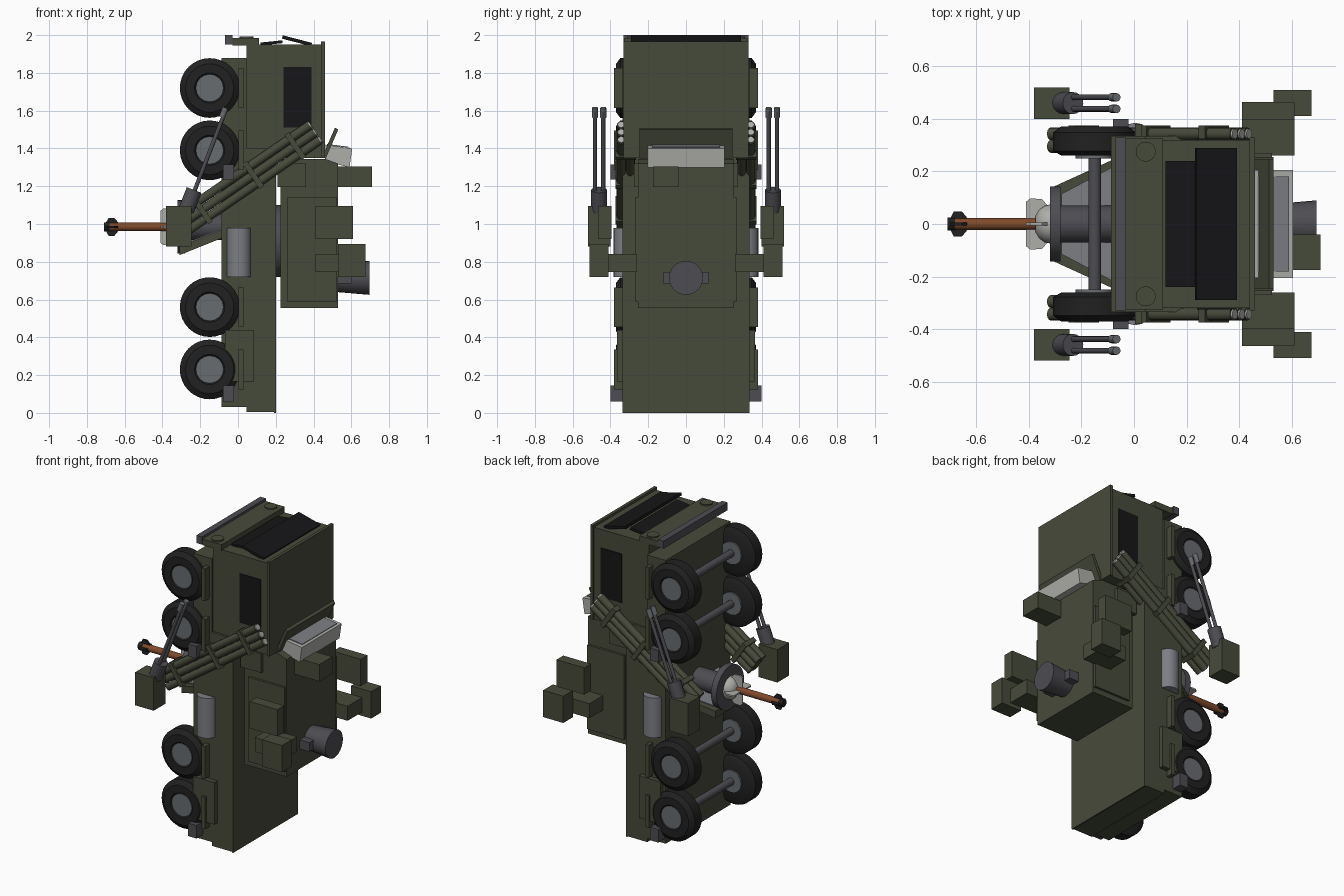
import bpy, bmesh, math
from mathutils import Vector, Matrix

if "Cube" in bpy.data.objects:
    bpy.data.objects.remove(bpy.data.objects["Cube"])


def mat(name, r, g, b):
    m = bpy.data.materials.new(name)
    m.diffuse_color = (r, g, b, 1)
    m.use_nodes = True
    m.node_tree.nodes["Principled BSDF"].inputs["Base Color"].default_value = m.diffuse_color
    return m


GREEN = mat("olive green", .062, .069, .042)
TIRE = mat("tire black", .015, .015, .015)
GLASS = mat("window black", .008, .008, .009)
DARK = mat("gun grey", .075, .073, .085)
HUB = mat("hub grey", .14, .15, .16)
TANK = mat("tank grey", .20, .21, .23)
PALE = mat("pale grey", .42, .42, .40)
BROWN = mat("rust brown", .21, .068, .024)


def finish(name, bm, m, smooth=False):
    bmesh.ops.recalc_face_normals(bm, faces=bm.faces[:])
    me = bpy.data.meshes.new(name)
    bm.to_mesh(me)
    bm.free()
    me.materials.append(m)
    ob = bpy.data.objects.new(name, me)
    bpy.context.collection.objects.link(ob)
    if smooth:
        bpy.ops.object.select_all(action='DESELECT')
        ob.select_set(True)
        bpy.context.view_layer.objects.active = ob
        bpy.ops.object.shade_smooth_by_angle(angle=math.radians(35))
    return ob


def box(name, x, y, z, m):
    """Axis-aligned box from three (min, max) ranges."""
    bm = bmesh.new()
    bmesh.ops.create_cube(bm, size=1)
    for v in bm.verts:
        v.co = [(r[0] + r[1]) / 2 + c * (r[1] - r[0]) for r, c in zip((x, y, z), v.co)]
    return finish(name, bm, m)


def pair(name, x, y, z, m):
    """Box mirrored to both sides in y."""
    box(name + "_near", x, (-y[1], -y[0]), z, m)
    box(name + "_far", x, y, z, m)


def prism(name, pts, y, m):
    """Profile in x, z extruded along y."""
    bm = bmesh.new()
    f = bm.faces.new([bm.verts.new((px, y[0], pz)) for px, pz in pts])
    r = bmesh.ops.extrude_face_region(bm, geom=[f])
    for v in r['geom']:
        if isinstance(v, bmesh.types.BMVert):
            v.co.y = y[1]
    return finish(name, bm, m)


def bar(name, a, b, w, y, m):
    """Flat plate between two x, z points."""
    a, b = Vector(a), Vector(b)
    d = (b - a).normalized()
    n = Vector((-d.y, d.x)) * w / 2
    return prism(name, [a + n, b + n, b - n, a - n], y, m)


def lathe(name, a, b, prof, m, n=24):
    """Profile of (distance, radius) spun round the axis a-b."""
    a, d = Vector(a), (Vector(b) - Vector(a)).normalized()
    q = d.to_track_quat('Z', 'Y')
    bm = bmesh.new()
    rings = []
    for t, r in prof:
        rings.append([bm.verts.new(a + q @ Vector((r * math.cos(i * math.tau / n),
                      r * math.sin(i * math.tau / n), t))) for i in range(n)])
    for r0, r1 in zip(rings, rings[1:]):
        for i in range(n):
            bm.faces.new((r0[i], r0[(i + 1) % n], r1[(i + 1) % n], r1[i]))
    bm.faces.new(rings[0])
    bm.faces.new(rings[-1])
    return finish(name, bm, m, True)


def rod(name, a, b, r, m, n=16):
    return lathe(name, a, b, [(0, r), ((Vector(b) - Vector(a)).length, r)], m, n)


# chassis, bed and cab
box("bed", (.045, .19), (-.335, .335), (0.005, 1.4), GREEN)
box("bed_deck", (.19, .2), (-.335, .335), (0, 1.4), GREEN)
box("chassis_skirt", (-.088, .045), (-.335, .335), (.03, 1.88), GREEN)
box("cab", (.045, .44), (-.32, .32), (1.35, 1.95), GREEN)
box("cab_roof", (.44, .46), (-.33, .33), (1.35, 1.965), GREEN)
pair("side_window", (.24, .39), (.318, .325), (1.51, 1.83), GLASS)
bar("lower_windshield", (.12, 1.953), (.235, 1.965), .015, (-.24, .24), GLASS)
bar("upper_windshield", (.235, 1.99), (.39, 1.95), .018, (-.29, .29), GLASS)

# front bumper and headlights
box("bumper", (-.07, -.03), (-.33, .33), (1.95, 2), DARK)
box("bumper_shelf", (-.03, .11), (-.325, .325), (1.945, 1.985), GREEN)
for s in (-1, 1):
    rod("headlight", (.045, s * .275, 1.95), (.045, s * .275, 1.993), .038, GREEN)

# wheels, axles and fenders
for z in (.23, .56, 1.39, 1.72):
    rod("axle", (-.15, -.28, z), (-.15, .28, z), .024, DARK)
    pair("fender", (.003, .028), (.33, .38), (z - .105, z + .105), GREEN)
    for s in (-1, 1):
        lathe("tire", (-.15, s * .26, z), (-.15, s * .4, z),
              [(0, .125), (.018, .158), (.088, .158), (.11, .128), (.11, .08), (.1, .07)], TIRE, 32)
        rod("hub", (-.15, s * .25, z), (-.15, s * .366, z), .073, HUB)

# side equipment
pair("toolbox", (-.07, .085), (.33, .365), (.165, .44), GREEN)
pair("lower_bracket", (-.08, -.02), (.33, .4), (.06, .145), DARK)
pair("upper_bracket", (-.08, -.02), (.33, .4), (1.235, 1.315), DARK)
for s in (-1, 1):
    rod("fuel_tank", (.005, s * .32, .72), (.005, s * .32, .98), .065, TANK)

# slanted rocket pods: two columns of three tubes
tail, mouth = Vector((-.29, 0, 1.005)), Vector((.405, 0, 1.483))
axis = (mouth - tail).normalized()
perp = Vector((-axis.z, 0, axis.x))
for s in (-1, 1):
    for y in (.295, .343):
        for k in (-1, 0, 1):
            off = perp * k * .048 + Vector((0, s * y, 0))
            rod("rocket_tube", tail + off, mouth + off, .024, GREEN, 14)
            rod("rocket_tip", mouth + off - axis * .02, mouth + off + axis * .008, .019, PALE, 14)
    for t in (.12, .45, .72):
        c = tail + axis * t
        e = perp * .08
        bar("pod_band", ((c - e).x, (c - e).z), ((c + e).x, (c + e).z), .03,
            sorted((s * .265, s * .374)), GREEN)

# twin gun stations
pair("gun_box", (-.38, -.245), (.4, .52), (.88, 1.095), GREEN)
for s in (-1, 1):
    y = s * .46
    rod("gun_mount", (-.275, y, 1.07), (-.232, y, 1.18), .042, DARK)
    for dy in (-.022, .022):
        rod("gun_barrel", (-.24, y + dy, 1.15), (-.066, y + dy, 1.6), .011, DARK, 12)
        rod("gun_muzzle", (-.085, y + dy, 1.565), (-.066, y + dy, 1.615), .016, HUB, 12)

# turret block
rod("turret_ring", (.19, 0, .91), (.24, 0, .91), .19, DARK, 32)
prism("turret", [(.225, .555), (.53, .555), (.53, 1.32), (.46, 1.345), (.225, 1.345)],
      (-.255, .255), GREEN)
pair("turret_side_panel", (.26, .525), (.25, .27), (.59, 1.14), GREEN)
pair("turret_side_box", (.21, .36), (.25, .275), (1.195, 1.32), GREEN)
box("turret_sight", (.52, .71), (-.175, -.04), (1.195, 1.305), GREEN)
lathe("turret_drum", (.52, 0, .715), (.7, 0, .715), [(0, .075), (.175, .09)], DARK)
box("drum_pins", (.53, .6), (-.12, .12), (.685, .745), DARK)
pair("arm", (.41, .61), (.26, .41), (.745, .84), GREEN)
pair("arm_lower_box", (.53, .675), (.41, .51), (.72, .895), GREEN)
pair("arm_upper_box", (.41, .61), (.395, .465), (.92, 1.095), GREEN)
prism("sensor_tray", [(.46, 1.42), (.605, 1.4), (.59, 1.3), (.53, 1.315), (.46, 1.33)],
      (-.205, .205), PALE)
prism("sensor_glass", [(.47, 1.424), (.59, 1.408), (.59, 1.404), (.47, 1.417)],
      (-.18, .18), TANK)
bar("slanted_shield", (.455, 1.35), (.522, 1.505), .02, (-.245, .245), GREEN)

# tapered tray under the chassis
def taper(name, w0, w1, xs, lift, m):
    bm = bmesh.new()
    top = []
    for x, w in zip(xs, (w0, w1)):
        z = .85 + (x + .31) * .4 + lift
        top.append([bm.verts.new((x, s * w, z + dz)) for s, dz in
                    ((-1, 0), (1, 0), (1, -.045), (-1, -.045))])
    bm.faces.new(top[0])
    bm.faces.new(top[1])
    for i in range(4):
        j = (i + 1) % 4
        bm.faces.new((top[0][i], top[0][j], top[1][j], top[1][i]))
    return finish(name, bm, m)


taper("tray_frame", .14, .245, (-.31, -.08), .03, GREEN)
taper("tray_panel", .115, .215, (-.275, -.085), .036, TANK)

# rear spike with ring, dome and fins
rod("spike_ring", (-.32, 0, .985), (-.28, 0, .985), .142, DARK, 32)
rod("spike_neck", (-.28, 0, .985), (-.08, 0, .985), .07, DARK)
lathe("spike_dome", (-.315, 0, .985), (-.5, 0, .985),
      [(0, .075), (.025, .07), (.045, .055), (.06, .03)], PALE)
rod("spike_shaft", (-.36, 0, .985), (-.69, 0, .985), .022, BROWN)


def fins(name, pts, m):
    """Two crossed thin plates from a half profile of (x, radius)."""
    full = [(x, .985 + r) for x, r in pts] + [(x, .985 - r) for x, r in reversed(pts)]
    prism(name + "_upright", full, (-.005, .005), m)
    flat = prism(name + "_flat", full, (-.005, .005), m)
    c = Matrix.Translation((0, 0, .985))
    flat.data.transform(c @ Matrix.Rotation(math.pi / 2, 4, 'X') @ c.inverted())


fins("dome_fins", [(-.41, .085), (-.395, .097), (-.35, .095), (-.32, .06)], PALE)
fins("tip_fins", [(-.71, .02), (-.7, .02), (-.685, .048), (-.655, .048), (-.635, .024)], TIRE)
rod("spike_tip", (-.71, 0, .985), (-.68, 0, .985), .024, TIRE)
